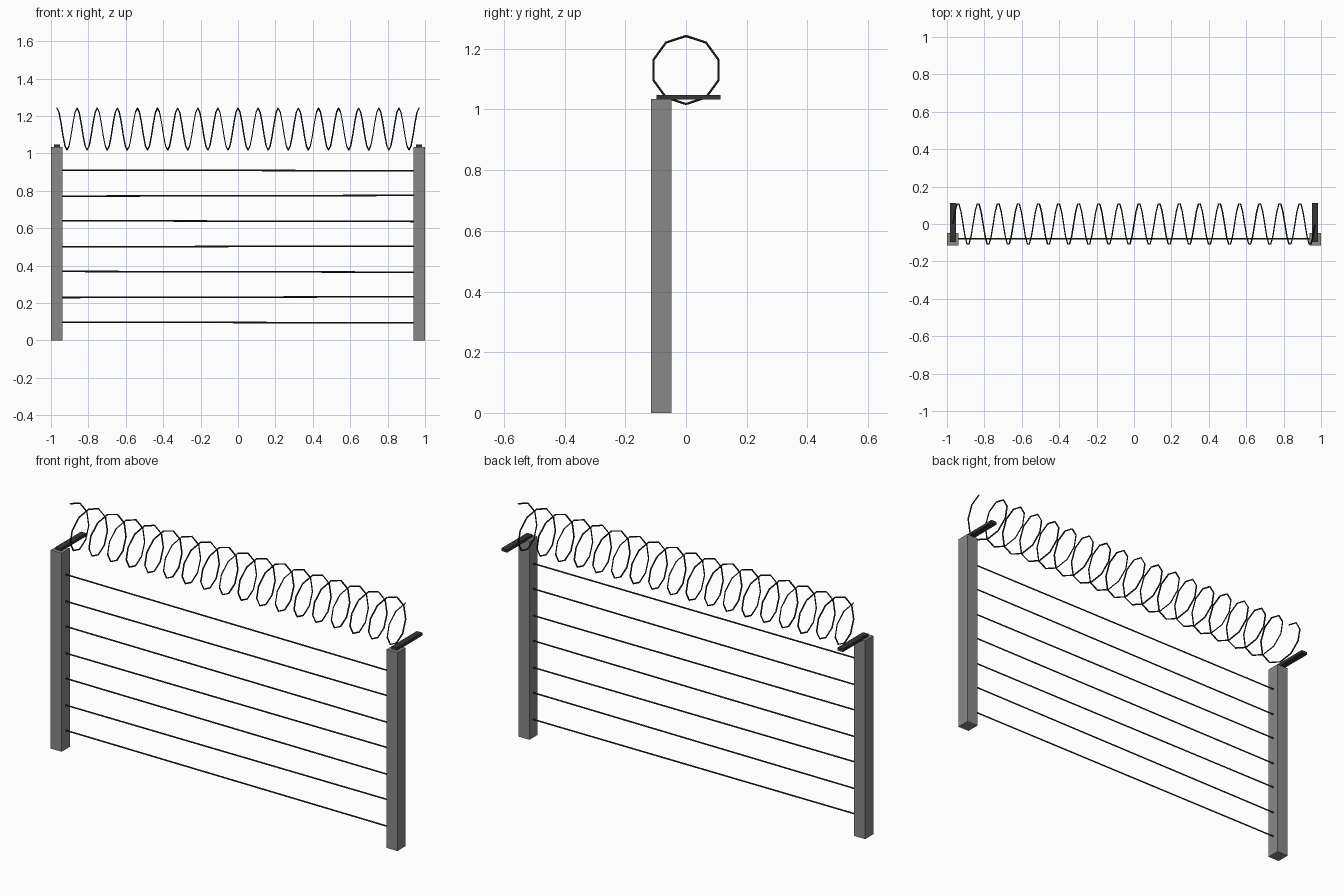
import bpy
from math import sin, cos, pi

if "Cube" in bpy.data.objects:
    bpy.data.objects.remove(bpy.data.objects["Cube"])


def material(name, value):
    mat = bpy.data.materials.new(name)
    mat.diffuse_color = (value, value, value, 1)
    mat.use_nodes = True
    mat.node_tree.nodes["Principled BSDF"].inputs["Base Color"].default_value = mat.diffuse_color
    return mat


POST = material("concrete_grey", 0.25)
DARK = material("dark_steel", 0.035)
WIRE = material("wire_black", 0.02)


def box(name, lo, hi, mat):
    mid = [(a + b) / 2 for a, b in zip(lo, hi)]
    bpy.ops.mesh.primitive_cube_add(size=1, location=mid)
    ob = bpy.context.object
    ob.name = name
    ob.scale = [b - a for a, b in zip(lo, hi)]
    bpy.ops.object.transform_apply(location=False, rotation=False, scale=True)
    ob.data.materials.append(mat)


def wire(name, points, radius):
    curve = bpy.data.curves.new(name, 'CURVE')
    curve.dimensions = '3D'
    curve.bevel_depth = radius
    curve.bevel_resolution = 0
    curve.use_fill_caps = True
    spline = curve.splines.new('POLY')
    spline.points.add(len(points) - 1)
    for p, co in zip(spline.points, points):
        p.co = (*co, 1)
    ob = bpy.data.objects.new(name, curve)
    bpy.context.collection.objects.link(ob)
    curve.materials.append(WIRE)
    bpy.ops.object.select_all(action='DESELECT')
    ob.select_set(True)
    bpy.context.view_layer.objects.active = ob
    bpy.ops.object.convert(target='MESH')
    bpy.context.object.data.shade_flat()


# Posts with a flat arm on top reaching backwards
for side, s in (("left", -1), ("right", 1)):
    x0, x1 = sorted((s * 0.937, s * 1.0))
    box(f"post_{side}", (x0, -0.115, 0), (x1, -0.048, 1.035), POST)
    x0, x1 = sorted((s * 0.953, s * 0.985))
    box(f"arm_{side}", (x0, -0.097, 1.033), (x1, 0.113, 1.048), DARK)

# Seven strands, sloping very slightly in alternating directions
for i in range(7):
    z = 0.096 + i * 0.1355
    tilt = 0.002 if i % 2 == 0 else -0.002
    wire(f"strand_{i + 1}",
         [(-0.945, -0.08, z + tilt), (0.945, -0.08, z - tilt)], 0.0042)

# Coil: 18 turns of a ten-sided helix
TURNS, SIDES, R = 18, 10, 0.112
n = TURNS * SIDES
coil = [(-0.968 + 1.936 * k / n,
         R * sin(2 * pi * k / SIDES),
         1.130 + R * cos(2 * pi * k / SIDES)) for k in range(n + 1)]
wire("wire_coil", coil, 0.0038)
